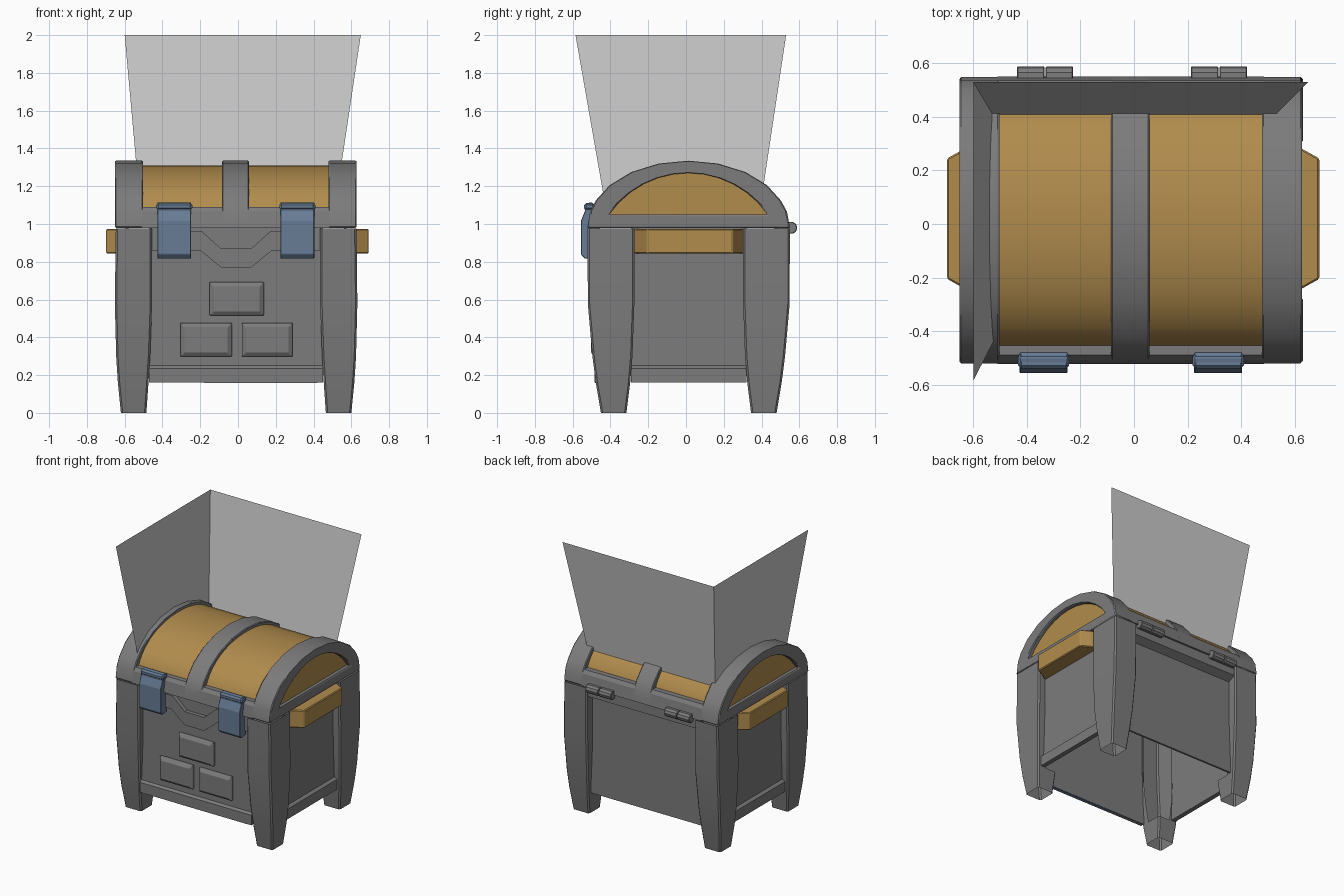
import bpy, bmesh, math

if "Cube" in bpy.data.objects:
    bpy.data.objects.remove(bpy.data.objects["Cube"])

CX, CY = -0.01, 0.0145      # centre of the chest body


def material(name, rgb):
    m = bpy.data.materials.new(name)
    m.diffuse_color = (*rgb, 1)
    m.use_nodes = True
    m.node_tree.nodes["Principled BSDF"].inputs["Base Color"].default_value = m.diffuse_color
    return m


GREY = material("iron_grey", (0.2, 0.2, 0.2))
LIGHT = material("pale_grey", (0.59, 0.59, 0.59))
WOOD = material("golden_wood", (0.44, 0.262, 0.074))
BLUE = material("steel_blue", (0.135, 0.2, 0.3))


def make(name, verts, faces, mat, bevel=0, smooth=False, solid=True):
    me = bpy.data.meshes.new(name)
    bm = bmesh.new()
    vs = [bm.verts.new(v) for v in verts]
    for f in faces:
        bm.faces.new([vs[i] for i in f])
    if solid:
        bmesh.ops.recalc_face_normals(bm, faces=bm.faces)
    bm.to_mesh(me)
    bm.free()
    me.materials.append(mat)
    ob = bpy.data.objects.new(name, me)
    bpy.context.collection.objects.link(ob)
    if smooth:
        bpy.context.view_layer.objects.active = ob
        ob.select_set(True)
        bpy.ops.object.shade_smooth_by_angle(angle=math.radians(35))
        ob.select_set(False)
    if bevel:
        b = ob.modifiers.new("bevel", 'BEVEL')
        b.width, b.segments, b.limit_method = bevel, 1, 'ANGLE'
        b.angle_limit = math.radians(40)
    return ob


def loft(name, loops, mat, bevel=0, smooth=False):
    """Skin a stack of equal closed loops and cap both ends."""
    n = len(loops[0])
    faces = [(k * n + i, k * n + (i + 1) % n, (k + 1) * n + (i + 1) % n, (k + 1) * n + i)
             for k in range(len(loops) - 1) for i in range(n)]
    faces += [tuple(range(n)), tuple(range((len(loops) - 1) * n, len(loops) * n))]
    return make(name, [p for l in loops for p in l], faces, mat, bevel, smooth)


def extrude_x(name, yz, x0, x1, mat, bevel=0, smooth=False):
    return loft(name, [[(x, y, z) for y, z in yz] for x in (x0, x1)], mat, bevel, smooth)


def extrude_y(name, xz, y0, y1, mat, bevel=0):
    return loft(name, [[(x, y, z) for x, z in xz] for y in (y0, y1)], mat, bevel)


def box(name, x0, x1, y0, y1, z0, z1, mat, bevel=0):
    return extrude_x(name, [(y0, z0), (y1, z0), (y1, z1), (y0, z1)], x0, x1, mat, bevel)


# Four tapering, bowed, hollow corner legs: height, outer/inner x, outer/inner y
LEG = [(0, .61, .475, .465, .33), (.16, .626, .464, .492, .31), (.3, .635, .455, .51, .298),
       (.58, .642, .445, .5345, .288), (.975, .637, .445, .535, .288)]
W = .07                     # depth of the inner returns above the foot
for sx, xn in ((-1, "left"), (1, "right")):
    for sy, yn in ((-1, "front"), (1, "back")):
        verts, faces = [], []
        for z, xo, xi, yo, yi in LEG:
            verts += [(CX + sx * a, CY + sy * b, z) for a, b in
                      ((xi, yo), (xo, yo), (xo, yi), (xo - W, yi), (xi, yi), (xi, yo - W))]
        for k in range(len(LEG) - 1):
            for i in range(6):
                if k and i in (3, 4):
                    continue        # open towards the inside of the chest
                j = (i + 1) % 6
                faces.append((k * 6 + i, k * 6 + j, k * 6 + 6 + j, k * 6 + 6 + i))
        make(f"{yn}_{xn}_leg", verts, faces, GREY, bevel=.01, smooth=True)

# Body walls, open underneath
box("front_wall", -.47, .45, -.47, -.455, .16, .98, GREY)
box("back_wall", -.47, .45, .465, .48, .16, .98, GREY)
box("left_wall", -.595, -.58, -.29, .32, .16, .98, GREY)
box("right_wall", .56, .575, -.29, .32, .16, .98, GREY)
extrude_x("back_top_rail", [(.47, .87), (.535, .905), (.535, .98), (.47, .98)], -.46, .44, GREY)

# Lower rails with sloping tops on the front and sides
extrude_x("front_lower_rail", [(-.455, .16), (-.485, .16), (-.485, .235), (-.47, .25), (-.455, .25)],
          -.47, .45, GREY)
box("rail_underside_strip", -.18, .42, -.483, -.457, .158, .16, BLUE)
for s, n in ((-1, "left"), (1, "right")):
    prof = [(CX + s * x, z) for x, z in
            ((.57, .16), (.605, .16), (.605, .235), (.585, .25), (.57, .25))]
    extrude_y(n + "_lower_rail", prof, -.29, .32, GREY)

# Upper front band that dips in a chevron
CHEV = [(-.46, .98), (-.19, .96), (-.09, .87), (.07, .87), (.17, .96), (.44, .98),
        (.44, .86), (.18, .86), (.07, .77), (-.09, .77), (-.2, .86), (-.46, .86)]
n = len(CHEV)
band_faces = []
for i in range(5):      # quads between upper and lower edge, front and back
    q = (i, i + 1, n - 2 - i, n - 1 - i)
    band_faces += [q, tuple(j + n for j in reversed(q))]
band_faces += [(i, (i + 1) % n, (i + 1) % n + n, i + n) for i in range(n)]
make("front_chevron_band", [(x, y, z) for y in (-.5, -.465) for x, z in CHEV], band_faces, GREY)

# Raised plates with sloped borders
for i, (x0, x1, z0, z1) in enumerate(((-.15, .137, .515, .692), (-.305, -.033, .298, .476),
                                      (.02, .289, .298, .476))):
    loops = [[(x0 + d, y, z0 + d), (x1 - d, y, z0 + d), (x1 - d, y, z1 - d), (x0 + d, y, z1 - d)]
             for d, y in ((0, -.46), (0, -.487), (.022, -.502))]
    loft(f"front_plate_{i + 1}", loops, GREY, bevel=.003)

# Side handles, tapered outward
for s, n in ((-1, "left"), (1, "right")):
    loops = [[(-.003 + s * x, y, z) for y, z in ((y0, .843), (y1, .843), (y1, .974), (y0, .974))]
             for x, y0, y1 in ((.575, -.275, .305), (.632, -.24, .28), (.695, -.205, .245))]
    loft(n + "_handle", loops, WOOD, bevel=.006)

# Lid arch outline
ARCH = [(-.522, .98), (-.508, 1.065), (-.478, 1.125), (-.405, 1.205), (-.29, 1.275), (-.145, 1.32),
        (.0125, 1.335), (.17, 1.32), (.315, 1.275), (.43, 1.205), (.502, 1.125), (.535, 1.065),
        (.55, .98)]
N = len(ARCH)
R, HALF = .511, math.radians(55.3)
INNER = [(.0125 + R * math.sin(t), .759 + R * math.cos(t))
         for t in (HALF * (2 * i / (N - 1) - 1) for i in range(N))]

# End frames of the lid with an arched opening
for n, xa, xb, out in (("left", -.652, -.503, -.652), ("right", .478, .628, .628)):
    verts = [(x, y, z) for x in (xa, xb) for loop in (ARCH, INNER) for y, z in loop]
    faces = []
    for i in range(N):
        j = (i + 1) % N
        faces += [(i, j, N + j, N + i), (2 * N + i, 3 * N + i, 3 * N + j, 2 * N + j),
                  (i, 2 * N + i, 2 * N + j, j), (N + i, N + j, 3 * N + j, 3 * N + i)]
    make(f"lid_{n}_frame", verts, faces, GREY, bevel=.006, smooth=True)
    s = 1 if out > 0 else -1
    extrude_x(f"lid_{n}_panel", INNER, out - s * .03, out - s * .1, WOOD)

# Middle band, curved wood barrel and long rails flush with the bands
extrude_x("lid_middle_band", ARCH, -.085, .057, GREY, bevel=.005, smooth=True)
barrel = []
for i in range(25):
    a = math.pi * (1 - i / 24)
    c, s = math.cos(a), math.sin(a)
    barrel.append((.0125 + .487 * math.copysign(abs(c) ** .93, c), .985 + .325 * s ** .93 if s > 1e-6 else .985))
extrude_x("lid_wood_barrel", barrel, -.51, .485, WOOD, smooth=True)
for n, ends, yin in (("front", ARCH[:2], -.43), ("back", ARCH[:-3:-1], .455)):
    top = -.49 if n == "front" else .518
    prof = [(yin, .98), *ends, (top, 1.09), (yin, 1.09)]
    extrude_x(f"lid_{n}_rail", prof, -.51, .485, GREY)

# Front latches with a rolled top
LATCH = [(-.485, 1.02), (-.5, 1.06), (-.482, 1.075), (-.48, 1.1), (-.5, 1.115), (-.525, 1.11),
         (-.538, 1.09), (-.535, 1.07), (-.557, 1.015), (-.557, .84), (-.535, .816), (-.485, .825)]
for n, x0, x1 in (("left", -.427, -.248), ("right", .225, .404)):
    extrude_x(n + "_latch", LATCH, x0, x1, BLUE, bevel=.003)
    box(n + "_latch_roll", x0 - .006, x1 + .006, -.54, -.482, 1.072, 1.112, BLUE, bevel=.012)

# Back hinges, two knuckles each
ROUND = [(.556 + .033 * math.cos(k * math.pi / 5), .98 + .033 * math.sin(k * math.pi / 5))
         for k in range(10)]
for n, x0 in (("left", -.437), ("right", .212)):
    for k in range(2):
        extrude_x(f"{n}_hinge_{k + 1}", ROUND, x0 + k * .107, x0 + k * .107 + .103, GREY, .004, True)

# Two flaring sheets that rise from inside the lid
corner = [(-.6, .53, 2), (-.51, .38, 1)]
make("back_sheet", corner + [(.5, .38, 1), (.65, .53, 2)], [(0, 1, 2, 3)], LIGHT, solid=False)
make("left_sheet", corner + [(-.51, -.41, 1), (-.6, -.585, 2)], [(3, 2, 1, 0)], LIGHT, solid=False)
